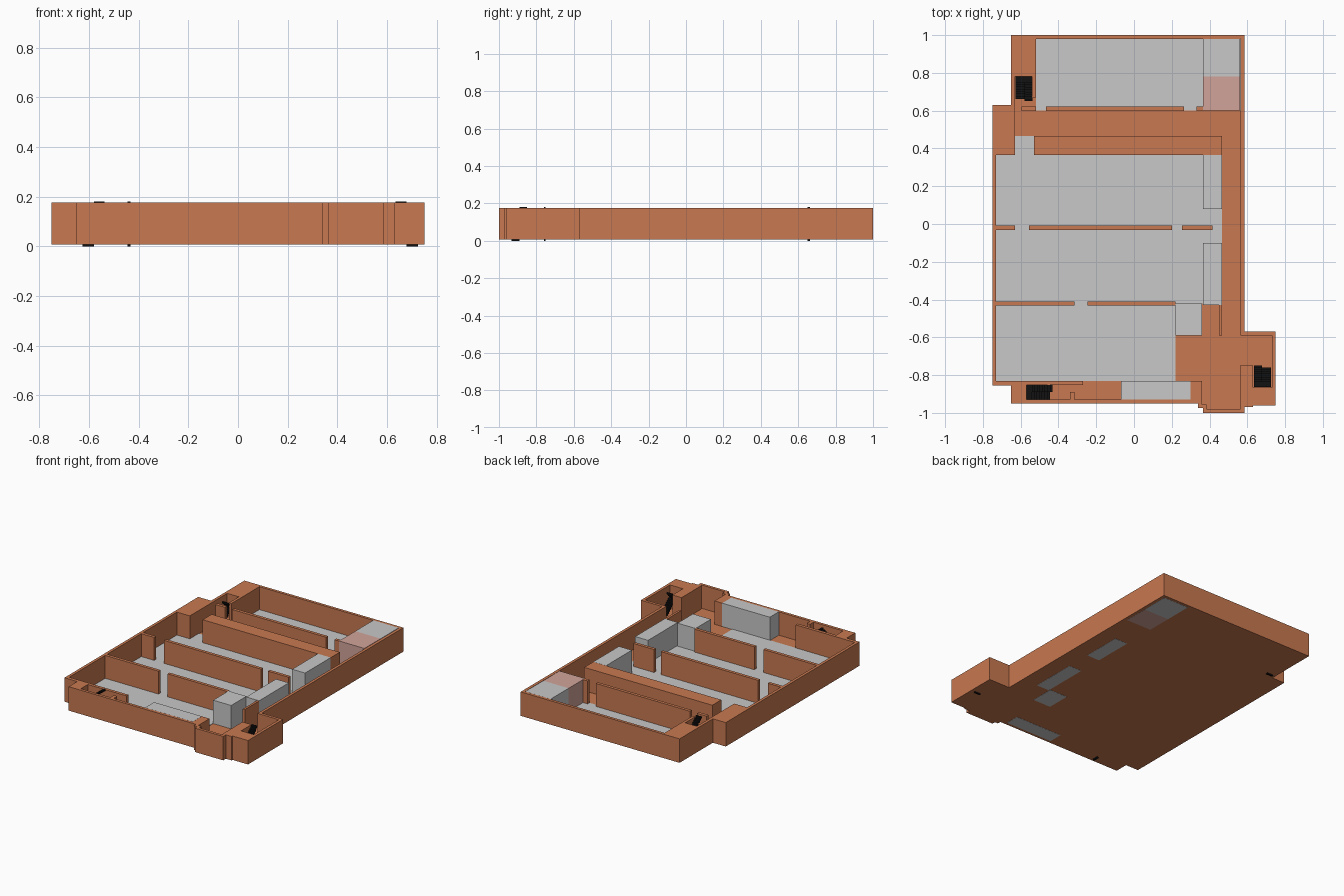
import bpy
import bmesh
from mathutils import Vector

cube = bpy.data.objects.get("Cube")
if cube:
    bpy.data.objects.remove(cube, do_unlink=True)

BASE, FLOOR, TOP, WALL = 0.008, 0.012, 0.176, 0.02


def material(name, rgb):
    m = bpy.data.materials.new(name)
    m.use_nodes = True
    m.diffuse_color = (*rgb, 1)
    m.node_tree.nodes["Principled BSDF"].inputs["Base Color"].default_value = (*rgb, 1)
    return m


clay = material("clay orange", (0.58, 0.19, 0.08))
grey = material("light grey", (0.58, 0.58, 0.58))
pink = material("dusty pink", (0.64, 0.37, 0.32))
black = material("black", (0.006, 0.006, 0.006))


def finish(bm, name, mat):
    bmesh.ops.recalc_face_normals(bm, faces=bm.faces)
    mesh = bpy.data.meshes.new(name)
    bm.to_mesh(mesh)
    bm.free()
    mesh.materials.append(mat)
    bpy.context.collection.objects.link(bpy.data.objects.new(name, mesh))


def add_box(bm, x0, x1, y0, y1, z0, z1):
    lo, hi = Vector((x0, y0, z0)), Vector((x1, y1, z1))
    verts = bmesh.ops.create_cube(bm, size=1)["verts"]
    for v in verts:
        v.co = (lo + hi) / 2 + v.co * (hi - lo)


def boxes(name, mat, rects, z0, z1):
    bm = bmesh.new()
    for r in rects:
        add_box(bm, *r, z0, z1)
    finish(bm, name, mat)


# Outer shell: floor slab with a perimeter wall, from one outline
outline = [Vector(p) for p in [
    (-0.65, 1), (-0.65, 0.63), (-0.75, 0.63), (-0.75, -0.855), (-0.65, -0.855),
    (-0.65, -0.95), (0.34, -0.95), (0.34, -0.975), (0.365, -0.975), (0.365, -1),
    (0.585, -1), (0.585, -0.96), (0.75, -0.96), (0.75, -0.57), (0.585, -0.57), (0.585, 1)]]


def inset(points, d):
    result = []
    for i, p in enumerate(points):
        a = (p - points[i - 1]).normalized()
        b = (points[(i + 1) % len(points)] - p).normalized()
        result.append(p + d * Vector((-a.y - b.y, a.x + b.x)))
    return result


bm = bmesh.new()
inner = inset(outline, WALL)
loops = [[bm.verts.new((*p, z)) for p in pts] for pts, z in
         [(outline, BASE), (outline, TOP), (inner, TOP), (inner, FLOOR)]]
for low, high in zip(loops, loops[1:]):
    for i in range(len(low)):
        bm.faces.new((low[i - 1], low[i], high[i], high[i - 1]))
bm.faces.new(loops[0])
bm.faces.new(loops[-1])
finish(bm, "outer_shell", clay)

# Solid masses around the stair shafts and between the rooms
boxes("back_corner_mass", clay, [(-0.64, -0.52, 0.78, 0.99), (-0.54, -0.52, 0.67, 0.78)], BASE, TOP)
boxes("side_mass", clay, [(-0.74, -0.63, 0.365, 0.62)], BASE, TOP)
boxes("long_mass", clay, [(-0.53, 0.465, 0.365, 0.465)], BASE, TOP)
boxes("front_corner_mass", clay, [(-0.64, -0.57, -0.94, -0.84)], BASE, TOP)
boxes("entrance_mass", clay, [(0.30, 0.36, -0.94, -0.83)], BASE, TOP)
boxes("annex_mass", clay, [(0.56, 0.63, -0.97, -0.75), (0.63, 0.74, -0.95, -0.865)], BASE, TOP)


# Partition walls with door gaps
def partition(name, y, spans):
    boxes(name, clay, [(a, b, y - 0.011, y + 0.011) for a, b in spans], BASE, TOP)


partition("back_partition", 0.61, [(-0.595, -0.52), (-0.465, 0.265), (0.33, 0.365)])
partition("middle_partition", -0.02, [(-0.74, -0.63), (-0.555, 0.2), (0.255, 0.415)])
partition("front_partition", -0.42, [(-0.74, -0.315), (-0.245, 0.22)])
partition("front_room_wall", -0.842, [(-0.74, -0.27)])
boxes("closet_wall", clay, [(0.45, 0.466, -0.59, -0.43)], BASE, TOP)
boxes("front_pier", clay, [(-0.34, -0.315, -0.94, -0.89)], BASE, TOP)

# Room floors
boxes("back_room_floor", grey, [(-0.52, 0.565, 0.6, 0.98)], FLOOR, FLOOR + 0.003)
boxes("main_room_floor", grey, [
    (-0.73, 0.365, -0.42, 0.365), (0.365, 0.465, -0.43, 0.365),
    (-0.63, -0.53, 0.365, 0.465), (-0.73, 0.22, -0.83, -0.42)], FLOOR, FLOOR + 0.003)

# Enclosed service rooms as full-height blocks
for name, mat, rect in [
        ("service_block_front", grey, (0.22, 0.36, -0.59, -0.42)),
        ("service_block_middle", grey, (0.365, 0.465, -0.43, -0.1)),
        ("service_block_side", grey, (0.365, 0.465, 0.08, 0.365)),
        ("service_block_entry", grey, (-0.07, 0.30, -0.93, -0.83)),
        ("service_block_back", grey, (0.365, 0.562, 0.78, 0.98)),
        ("pink_block", pink, (0.365, 0.562, 0.6, 0.78))]:
    boxes(name, mat, [rect], BASE - 0.001, TOP + 0.0005)


# Half-turn stairs: a lower flight, a landing and an upper flight back
def stair(name, start, run, side, length, steps=8):
    start, run, side = Vector(start), Vector(run), Vector(side)
    landing, rise = 0.03, 0.18 / (2 * steps + 1)
    tread = (length - landing) / steps
    bm = bmesh.new()

    def slab(a0, a1, s0, s1, z):
        p, q = start + run * a0 + side * s0, start + run * a1 + side * s1
        add_box(bm, min(p.x, q.x), max(p.x, q.x), min(p.y, q.y), max(p.y, q.y), z, z + rise)

    for i in range(steps):
        slab(i * tread, (i + 1) * tread, 0, 0.047, i * rise)
        slab(i * tread, (i + 1) * tread, 0.047, 0.09, (2 * steps - i) * rise)
    slab(length - landing, length, 0, 0.09, steps * rise)
    finish(bm, name, black)


stair("annex_stair", (0.725, -0.75), (0, -1), (-1, 0), 0.113)
stair("back_stair", (-0.627, 0.65), (0, 1), (1, 0), 0.13)
stair("front_stair", (-0.432, -0.932), (-1, 0), (0, 0.9), 0.138)
